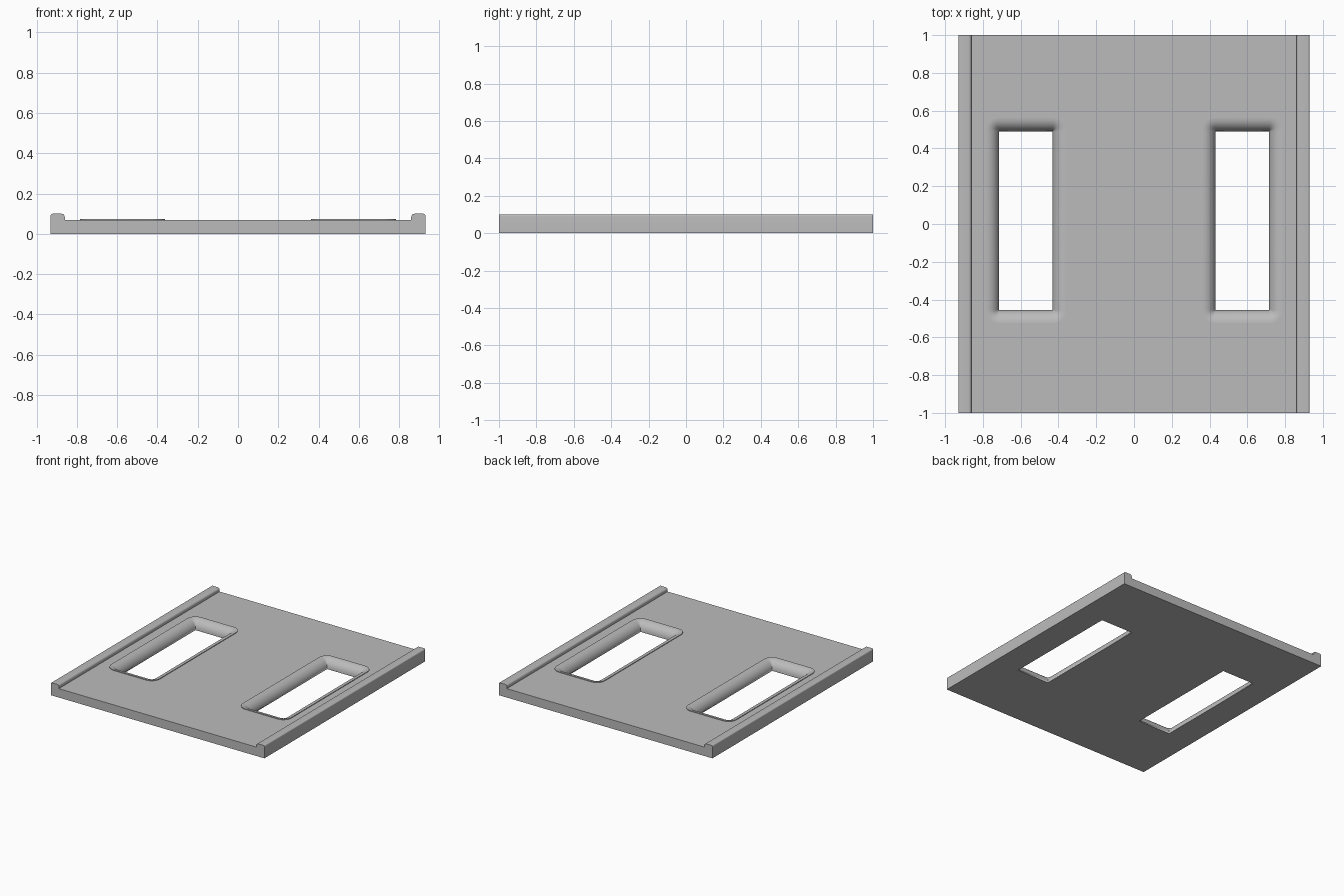
import bpy, bmesh, math

if "Cube" in bpy.data.objects:
    bpy.data.objects.remove(bpy.data.objects["Cube"])

T, H, R = 0.07, 0.10, 0.07        # plate thickness, rail height, rim width
IN, OUT = 0.86, 0.93              # rail inner and outer x
bm = bmesh.new()


def ring(cx, cy, hx, hy, off, z, n=8):
    """Rectangle grown outwards by off, with round corners of that radius."""
    pts = []
    for k, (sx, sy) in enumerate([(1, 1), (-1, 1), (-1, -1), (1, -1)]):
        for i in range(n + 1):
            a = math.pi / 2 * (k + i / n)
            pts.append(bm.verts.new((cx + sx * hx + off * math.cos(a),
                                     cy + sy * hy + off * math.sin(a), z)))
    return pts


def bridge(a, b):
    for i in range(len(a)):
        j = (i + 1) % len(a)
        bm.faces.new((a[i], a[j], b[j], b[i]))


def edges(loop):
    out = []
    for i in range(len(loop)):
        pair = (loop[i - 1], loop[i])
        out.append(bm.edges.get(pair) or bm.edges.new(pair))
    return out


def fill(loops):
    es = [e for l in loops for e in edges(l)]
    bmesh.ops.triangle_fill(bm, use_beauty=True, use_dissolve=False, edges=es)


# Cross-section: plate with a rounded rail on each side
def rail(s):
    pts = [(s * IN, T)]
    for cx, r, a0, a1 in ((IN + 0.016, 0.016, 180, 90), (OUT - 0.01, 0.01, 90, 0)):
        for i in range(6):
            a = math.radians(a0 + (a1 - a0) * i / 5)
            pts.append((s * (cx + r * math.cos(a)), H - r + r * math.sin(a)))
    return pts + [(s * OUT, 0)]


prof = rail(-1) + rail(1)[::-1]
front = [bm.verts.new((x, -1, z)) for x, z in prof]
back = [bm.verts.new((x, 1, z)) for x, z in prof]
bm.faces.new(front)
bm.faces.new(back[::-1])
h = len(prof) // 2
for i in range(len(prof) - 1):
    if i != h - 1:                # leave the bottom open for the openings
        bm.faces.new((front[i], front[i + 1], back[i + 1], back[i]))

# Two openings with a slightly raised quarter-round rim
tops, bottoms = [], []
for s in (-1, 1):
    args = (s * 0.573, 0.018, 0.141, 0.473)
    loops = [ring(*args, R, T)]
    for i in range(11):
        a = math.pi / 2 * (1 - i / 10)
        loops.append(ring(*args, R * (1 - math.cos(a)), 0.005 + R * math.sin(a)))
    loops.append(ring(*args, 0, 0))
    for a, b in zip(loops, loops[1:]):
        bridge(a, b)
    tops.append(loops[0])
    bottoms.append(loops[-1])

# Merge the points that meet at the sharp inner corners
bmesh.ops.remove_doubles(bm, verts=bm.verts[:], dist=1e-5)
bmesh.ops.dissolve_degenerate(bm, dist=1e-5, edges=bm.edges[:])


def open_edges(z):
    return [e for e in bm.edges if len(e.link_faces) == 1
            and all(abs(v.co.z - z) < 1e-4 for v in e.verts)]


# Flat top and underside around the openings
for z in (T, 0):
    bmesh.ops.triangle_fill(bm, use_beauty=True, use_dissolve=False, edges=open_edges(z))
bmesh.ops.recalc_face_normals(bm, faces=bm.faces[:])

mesh = bpy.data.meshes.new("slotted_plate")
bm.to_mesh(mesh)
bm.free()
plate = bpy.data.objects.new("slotted_plate", mesh)
bpy.context.collection.objects.link(plate)
grey = bpy.data.materials.new("light_grey")
grey.diffuse_color = (0.5, 0.5, 0.5, 1)
grey.use_nodes = True
grey.node_tree.nodes["Principled BSDF"].inputs["Base Color"].default_value = grey.diffuse_color
mesh.materials.append(grey)
bpy.context.view_layer.objects.active = plate
plate.select_set(True)
bpy.ops.object.shade_smooth_by_angle(angle=math.radians(35))
